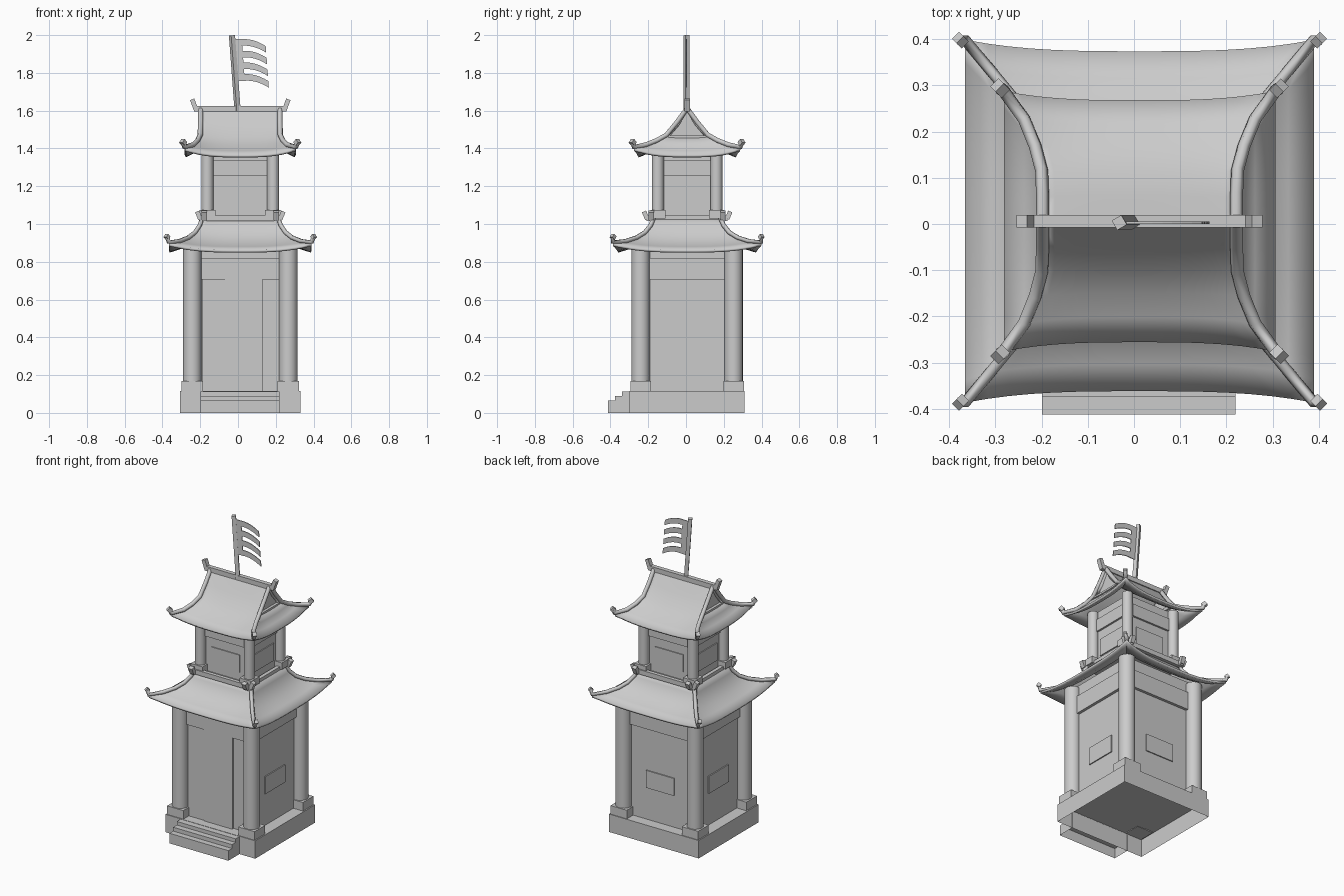
import bpy, bmesh, math
from mathutils import Vector, Matrix

cube = bpy.data.objects.get("Cube")
if cube:
    bpy.data.objects.remove(cube, do_unlink=True)

CX, CY = 0.012, 0.006
SIGNS = (-1, 1)
grey = bpy.data.materials.new("stone_grey")
grey.use_nodes = True
GREY = (0.6, 0.6, 0.6, 1)
grey.diffuse_color = GREY
grey.node_tree.nodes["Principled BSDF"].inputs["Base Color"].default_value = GREY


def finish(name, bm, smooth=False):
    bmesh.ops.recalc_face_normals(bm, faces=bm.faces)
    me = bpy.data.meshes.new(name)
    bm.to_mesh(me)
    bm.free()
    me.materials.append(grey)
    ob = bpy.data.objects.new(name, me)
    ob.location = (CX, CY, 0)
    bpy.context.collection.objects.link(ob)
    if smooth:
        bpy.ops.object.select_all(action='DESELECT')
        ob.select_set(True)
        bpy.context.view_layer.objects.active = ob
        bpy.ops.object.shade_smooth_by_angle(angle=math.radians(35))
    return ob


def box(name, x, y, z, rot=None, open_bottom=False):
    """Box from (min, max) ranges; rot turns it about its centre."""
    bm = bmesh.new()
    ranges = (x, y, z)
    mid = Vector([(a + b) / 2 for a, b in ranges])
    size = Matrix.Diagonal([b - a for a, b in ranges] + [1])
    bmesh.ops.create_cube(bm, size=1, matrix=Matrix.Translation(mid) @ (rot or Matrix()) @ size)
    if open_bottom:
        low = min(bm.faces, key=lambda f: f.calc_center_median().z)
        bmesh.ops.delete(bm, geom=[low], context='FACES_ONLY')
    return finish(name, bm)


def side_box(name, side, along, out, z, tilt=0):
    """Box on one face of the tower: 0 front, 1 left, 2 back, 3 right."""
    rot = Matrix.Rotation(tilt, 4, 'Y')
    ob = box(name, along, (-out[1], -out[0]), z, rot)
    ob.data.transform(Matrix.Rotation(side * math.pi / 2, 4, 'Z'))
    return ob


def column(name, x, y, r, z0, z1):
    bm = bmesh.new()
    bmesh.ops.create_cone(bm, cap_ends=True, segments=20, radius1=r, radius2=r, depth=z1 - z0,
                          matrix=Matrix.Translation((x, y, (z0 + z1) / 2)))
    finish(name, bm, True)


def tube(name, pts, r):
    """Ridge tile swept along a path."""
    cu = bpy.data.curves.new(name, 'CURVE')
    cu.dimensions = '3D'
    cu.bevel_depth, cu.bevel_resolution, cu.use_fill_caps = r, 1, True
    sp = cu.splines.new('POLY')
    sp.points.add(len(pts) - 1)
    for p, co in zip(sp.points, pts):
        p.co = (*co, 1)
    cu.materials.append(grey)
    ob = bpy.data.objects.new(name, cu)
    ob.location = (CX, CY, 0)
    bpy.context.collection.objects.link(ob)


def roof(name, rows, flare, lift, skirt_from):
    """Curved hipped roof; rows are (half x, half y, z) from top to eave."""
    last = len(rows) - 1
    steps = [i / 8 for i in range(-8, 9)]

    def rise(i, s):
        return lift * abs(s) ** 3 * (i / last) ** 2

    def bulge(i, s):
        return flare * abs(s) ** 3 * (i / last) ** 2

    bm = bmesh.new()
    for sg in SIGNS:
        for first, front in ((0, True), (skirt_from, False)):
            grid = []
            for i in range(first, last + 1):
                hx, hy, z = rows[i]
                if front:
                    line = [(s * hx, sg * (hy + bulge(i, s)), z + rise(i, s)) for s in steps]
                else:
                    line = [(sg * hx, s * (hy + bulge(i, 1)), z + rise(i, s)) for s in steps]
                grid.append([bm.verts.new(p) for p in line])
            for a, b in zip(grid, grid[1:]):
                for k in range(len(steps) - 1):
                    bm.faces.new((a[k], a[k + 1], b[k + 1], b[k]))
    bmesh.ops.remove_doubles(bm, verts=bm.verts, dist=0.0005)
    ob = finish(name, bm, True)
    up = sum(p.normal.z * p.area for p in ob.data.polygons)
    if up < 0:
        ob.data.flip_normals()
    mod = ob.modifiers.new("thickness", 'SOLIDIFY')
    mod.thickness, mod.offset = 0.014, -1
    return [(hx, hy + bulge(i, 1), z + rise(i, 1)) for i, (hx, hy, z) in enumerate(rows)]


def corner_ridges(name, path, tip, r):
    for sx in SIGNS:
        for sy in SIGNS:
            pts = [(sx * x, sy * y, z + r * 0.6) for x, y, z in path]
            end = (sx * tip[0], sy * tip[1], tip[2])
            tube(name, pts + [end], r)
            # upturned end tile
            turn = Matrix.Rotation(math.atan2(sy, sx), 4, 'Z') @ Matrix.Rotation(-0.7, 4, 'Y')
            h = r * 0.9
            box(name + "_end", *[(c - h, c + h) for c in end], rot=turn)


# Hollow base and entrance steps
box("base", (-0.32, 0.32), (-0.305, 0.305), (0, 0.115), open_bottom=True)
profile = [(-0.418, 0), (-0.418, 0.065), (-0.381, 0.065), (-0.381, 0.09),
           (-0.344, 0.09), (-0.344, 0.113), (-0.304, 0.113)]
bm = bmesh.new()
ends = [[bm.verts.new((x, y, z)) for y, z in profile + [(-0.304, 0)]] for x in (-0.211, 0.208)]
for i in range(len(profile) - 1):
    bm.faces.new((ends[0][i], ends[0][i + 1], ends[1][i + 1], ends[1][i]))
for end in ends:
    bm.faces.new(end)
finish("entrance_steps", bm)

# Lower storey
box("lower_walls", (-0.244, 0.244), (-0.236, 0.236), (0.112, 0.9))
for sx in SIGNS:
    for sy in SIGNS:
        x, y = sx * 0.254, sy * 0.246
        box("lower_plinth", (x - 0.058, x + 0.058), (y - 0.054, y + 0.054), (0.11, 0.17))
        column("lower_column", x, y, 0.049, 0.16, 0.885)
for side in range(4):
    out = 0.244 if side % 2 else 0.236
    side_box("lower_beam", side, (-0.213, 0.216), (0.2, out + 0.018), (0.705, 0.82))
    if side:
        side_box("lower_window", side, (-0.1, 0.1), (0.2, out + 0.007), (0.32, 0.432))
side_box("door_leaf", 0, (-0.2, -0.082), (0.2, 0.244), (0.115, 0.705))
side_box("door_leaf", 0, (-0.082, 0.118), (0.2, 0.25), (0.115, 0.705))

# Lower roof
lower = [(0.2, 0.175, 1.03), (0.214, 0.192, 0.985), (0.24, 0.22, 0.942), (0.275, 0.26, 0.908),
         (0.322, 0.31, 0.88), (0.378, 0.368, 0.862)]
path = roof("lower_roof", lower, 0.025, 0.035, 0)
corner_ridges("lower_hip_ridge", path, (0.388, 0.392, 0.932), 0.012)
box("roof_deck", (-0.2, 0.2), (-0.175, 0.175), (1.0, 1.03))
for side in range(4):
    side_box("roof_crest_bar", side, (-0.215, 0.215), (0.178, 0.202), (1.015, 1.045))
    for s in SIGNS:
        ends = sorted((s * 0.208, s * 0.232))
        side_box("crest_end", side, ends, (0.176, 0.204), (1.025, 1.068), s * 0.4)

# Upper storey
box("upper_walls", (-0.164, 0.164), (-0.146, 0.146), (1.02, 1.39))
for sx in SIGNS:
    for sy in SIGNS:
        x, y = sx * 0.174, sy * 0.155
        box("upper_plinth", (x - 0.042, x + 0.042), (y - 0.04, y + 0.04), (1.03, 1.073))
        column("upper_column", x, y, 0.032, 1.06, 1.39)
for side in range(4):
    out = 0.164 if side % 2 else 0.146
    side_box("upper_beam", side, (-0.142, 0.142), (0.12, out + 0.012), (1.255, 1.335))
    side_box("upper_window", side, (-0.1, 0.1), (0.12, out + 0.006), (1.082, 1.194))

# Upper roof with straight gables above a flared skirt
upper = [(0.21, 0.0, 1.605), (0.21, 0.053, 1.53), (0.212, 0.106, 1.458), (0.226, 0.155, 1.421),
         (0.25, 0.208, 1.388), (0.294, 0.262, 1.365)]
path = roof("upper_roof", upper, 0.02, 0.035, 2)
corner_ridges("upper_hip_ridge", path, (0.302, 0.288, 1.432), 0.014)
bm = bmesh.new()
for x in (-0.196, 0.196):
    bm.faces.new([bm.verts.new((x, y, z)) for y, z in ((-0.105, 1.45), (0.105, 1.45), (0, 1.597))])
finish("gable_wall", bm)
for s in SIGNS:
    box("gable_sill", sorted((s * 0.188, s * 0.213)), (-0.102, 0.102), (1.448, 1.468))
    box("ridge_end", sorted((s * 0.232, s * 0.256)), (-0.014, 0.014), (1.6, 1.662),
        Matrix.Rotation(s * 0.35, 4, 'Y'))
box("ridge_beam", (-0.245, 0.245), (-0.014, 0.014), (1.595, 1.625))

# Flag and leaning pole, built upright then tilted
lean = Matrix.Translation((-0.014, -0.003, 1.6)) @ Matrix.Rotation(-0.075, 4, 'Y')
pole = box("flag_pole", (-0.012, 0.012), (-0.012, 0.012), (0, 0.4),
           Matrix.Rotation(math.radians(30), 4, 'Z'))
pole.data.transform(lean)


def strip(bm, x0, x1, z, width, drop):
    rows = []
    for i in range(7):
        t = i / 6
        x, top = x0 + (x1 - x0) * t, z - drop * t * t
        rows.append([bm.verts.new((x, 0, top)), bm.verts.new((x, 0, top - width))])
    for a, b in zip(rows, rows[1:]):
        bm.faces.new((a[0], a[1], b[1], b[0]))


bm = bmesh.new()
strip(bm, 0.008, 0.05, 0.378, 0.222, 0.002)
for i in range(4):
    strip(bm, 0.05, 0.174, 0.376 - i * 0.062, 0.035, 0.046)
flag = finish("flag", bm)
flag.data.transform(lean)
mod = flag.modifiers.new("thickness", 'SOLIDIFY')
mod.thickness, mod.offset = 0.005, 0
